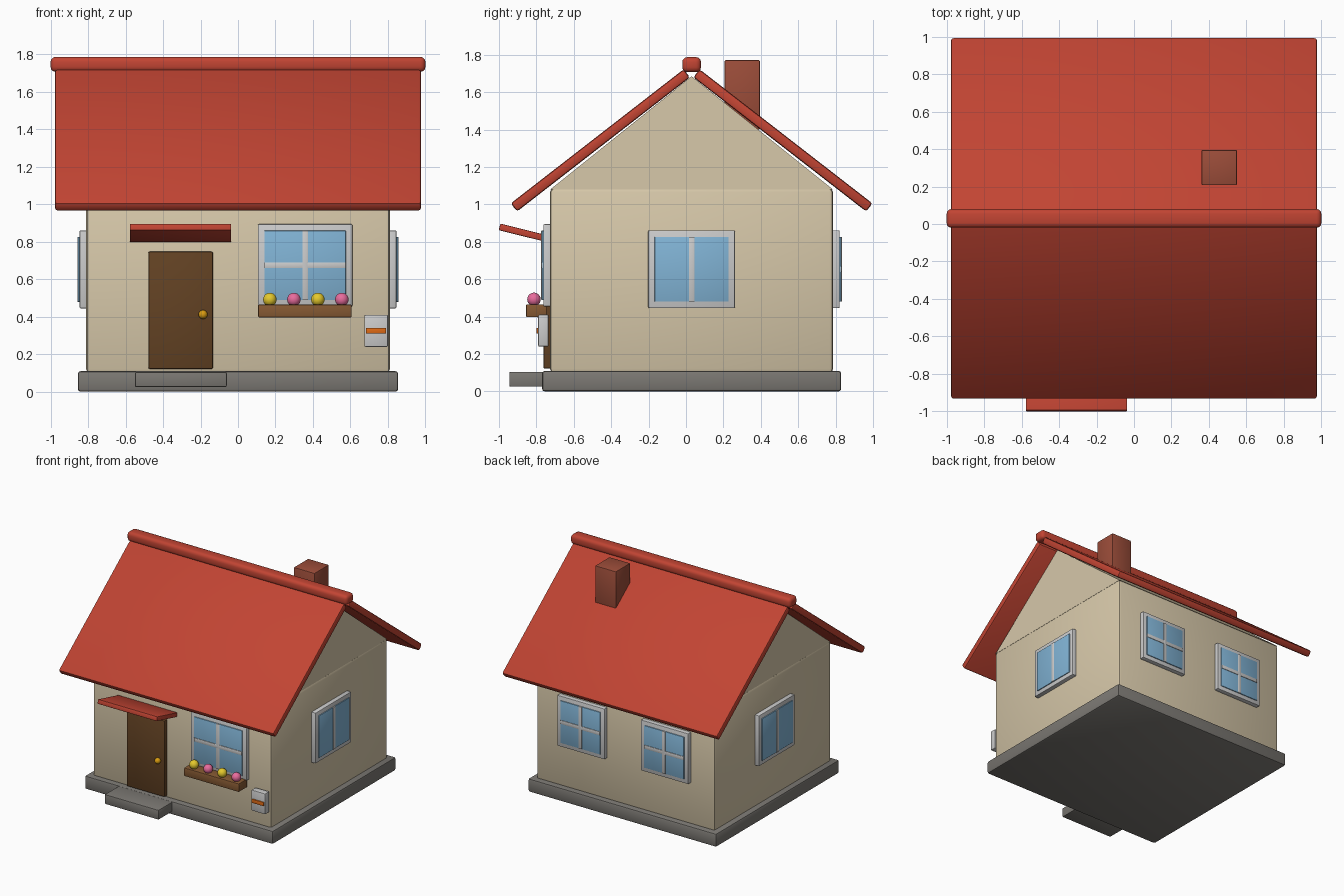
import bpy, bmesh, math
from mathutils import Vector, Matrix

if "Cube" in bpy.data.objects:
    bpy.data.objects.remove(bpy.data.objects["Cube"])

CY = 0.03  # house centre line in y


def material(name, hexcode):
    rgb = [(int(hexcode[i:i + 2], 16) / 255) ** 2.2 for i in (0, 2, 4)]
    m = bpy.data.materials.new(name)
    m.diffuse_color = (*rgb, 1)
    m.use_nodes = True
    m.node_tree.nodes["Principled BSDF"].inputs["Base Color"].default_value = m.diffuse_color
    return m


WALL = material("plaster", "D6C7A8")
ROOF = material("red_roof", "C04636")
BRICK = material("brick", "9A4E3C")
STONE = material("stone", "7A7772")
DOOR = material("dark_wood", "634428")
WOOD = material("planter_wood", "855A36")
WHITE = material("white_paint", "D8D8D6")
GLASS = material("glass", "80B2D4")
GOLD = material("brass", "D89A18")
YELLOW = material("yellow_petal", "E4C830")
PINK = material("pink_petal", "E86C9C")
ORANGE = material("orange_paint", "DE6A1C")


def finish(name, bm, mat):
    me = bpy.data.meshes.new(name)
    bmesh.ops.recalc_face_normals(bm, faces=bm.faces)
    bm.to_mesh(me)
    bm.free()
    ob = bpy.data.objects.new(name, me)
    bpy.context.collection.objects.link(ob)
    me.materials.append(mat)
    bpy.ops.object.select_all(action='DESELECT')
    ob.select_set(True)
    bpy.context.view_layer.objects.active = ob
    bpy.ops.object.shade_smooth_by_angle(angle=math.radians(35))
    return ob


def box(name, centre, size, mat, bevel=0.005, rot=None, segments=2):
    bm = bmesh.new()
    bmesh.ops.create_cube(bm, size=1)
    bmesh.ops.scale(bm, vec=size, verts=bm.verts)
    if bevel:
        bmesh.ops.bevel(bm, geom=bm.edges[:], offset=bevel, segments=segments,
                        profile=0.5, affect='EDGES')
    ob = finish(name, bm, mat)
    ob.matrix_world = Matrix.Translation(centre) @ (rot or Matrix()).to_4x4()
    return ob


def span(name, x, y, z, mat, bevel=0.005):
    lo, hi = Vector((x[0], y[0], z[0])), Vector((x[1], y[1], z[1]))
    return box(name, (lo + hi) / 2, hi - lo, mat, bevel)


def ball(name, centre, r, mat):
    bm = bmesh.new()
    bmesh.ops.create_uvsphere(bm, u_segments=20, v_segments=12, radius=r)
    finish(name, bm, mat).location = centre


def window(name, wall_point, w, h, angle, cross=True):
    """Window on a wall; angle 0 faces the front (-y)."""
    rot = Matrix.Rotation(math.radians(angle), 4, 'Z')

    def part(suffix, size, depth, mat, bevel):
        inner = -0.015
        local = Vector((0, -(inner + depth) / 2, 0))
        box(name + suffix, Vector(wall_point) + rot @ local,
            (size[0], depth - inner, size[1]), mat, bevel, rot)

    gw, gh = w - 0.07, h - 0.07
    part("_frame", (w, h), 0.036, WHITE, 0.007)
    part("_glass", (gw, gh), 0.043, GLASS, 0.002)
    part("_upright_bar", (0.03, gh), 0.047, WHITE, 0.002)
    if cross:
        part("_cross_bar", (gw, 0.03), 0.047, WHITE, 0.002)


# Foundation, step and walls
span("foundation", (-0.855, 0.855), (-0.77, 0.83), (0, 0.11), STONE, 0.015)
span("front_step", (-0.55, -0.06), (-0.945, -0.70), (0.025, 0.105), STONE, 0.008)
span("walls", (-0.81, 0.81), (-0.727, 0.786), (0.10, 1.085), WALL, 0.02)

# Gable: triangular prism under the roof
bm = bmesh.new()
face = bm.faces.new([bm.verts.new((-0.805, CY + y, z))
                     for y, z in ((-0.755, 1.08), (0.755, 1.08), (0, 1.685))])
new = bmesh.ops.extrude_face_region(bm, geom=[face])["geom"]
bmesh.ops.translate(bm, vec=(1.61, 0, 0),
                    verts=[g for g in new if isinstance(g, bmesh.types.BMVert)])
finish("gable", bm, WALL)

# Roof slopes, ridge and chimney
for name, side in (("front_roof_slope", -1), ("back_roof_slope", 1)):
    box(name, (0, CY + side * 0.488, 1.342), (1.954, 1.17, 0.055), ROOF, 0.014,
        Matrix.Rotation(-side * math.radians(37.8), 4, 'X'))
box("roof_ridge", (0, CY, 1.747), (2.0, 0.10, 0.08), ROOF, 0.026, segments=3)
span("chimney", (0.36, 0.55), (0.207, 0.395), (1.40, 1.772), BRICK, 0.007)

# Door, knob and canopy
span("door", (-0.478, -0.134), (-0.762, -0.70), (0.122, 0.747), DOOR, 0.007)
ball("door_knob", (-0.187, -0.775, 0.412), 0.024, GOLD)
box("door_canopy", (-0.307, -0.866, 0.847), (0.54, 0.27, 0.036), ROOF, 0.005,
    Matrix.Rotation(math.radians(-14), 4, 'X'))

# Windows
window("front_window", (0.358, -0.727, 0.674), 0.505, 0.44, 0)
window("right_window", (0.81, CY, 0.653), 0.465, 0.416, 90, cross=False)
window("left_window", (-0.81, CY, 0.653), 0.465, 0.416, -90, cross=False)
for name, x in (("back_window_a", 0.38), ("back_window_b", -0.38)):
    window(name, (x, 0.786, 0.653), 0.43, 0.416, 180)

# Flower box
span("flower_box", (0.108, 0.606), (-0.855, -0.745), (0.397, 0.465), WOOD, 0.005)
for i in range(4):
    ball(f"flower_{i + 1}", (0.17 + i * 0.128, -0.813, 0.492), 0.036,
         PINK if i % 2 else YELLOW)

# Letter box
span("letter_box", (0.674, 0.80), (-0.79, -0.735), (0.24, 0.41), WHITE, 0.006)
span("letter_box_stripe", (0.683, 0.79), (-0.80, -0.78), (0.31, 0.34), ORANGE, 0.002)
